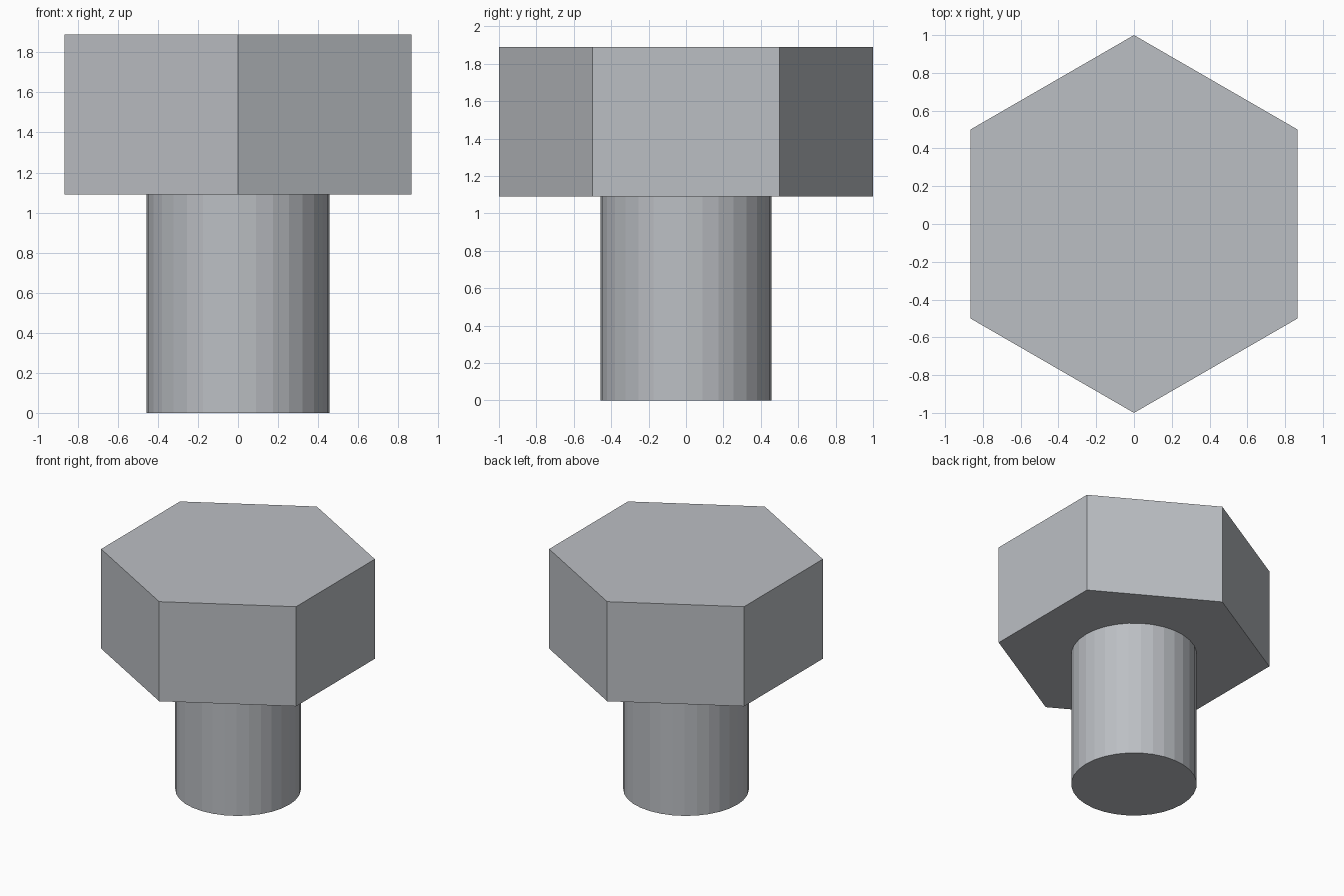
import bpy
from math import pi

cube = bpy.data.objects.get("Cube")
if cube:
    bpy.data.objects.remove(cube, do_unlink=True)

SHAFT_HEIGHT = 1.09
HEAD_HEIGHT = 0.8

# Single steel colour
steel = bpy.data.materials.new("steel_grey")
steel.use_nodes = True
colour = (0.50, 0.52, 0.55, 1)
steel.diffuse_color = colour
steel.node_tree.nodes["Principled BSDF"].inputs["Base Color"].default_value = colour


def prism(name, sides, radius, bottom, height):
    """Upright flat-shaded prism with a corner on the y axis."""
    bpy.ops.mesh.primitive_cylinder_add(
        vertices=sides, radius=radius, depth=height,
        location=(0, 0, bottom + height / 2))
    part = bpy.context.object
    part.name = name
    part.data.materials.append(steel)
    return part


# Round shank and hexagonal head
prism("bolt_shank", 32, 0.457, 0, SHAFT_HEIGHT)
prism("hex_head", 6, 1.0, SHAFT_HEIGHT, HEAD_HEIGHT)
